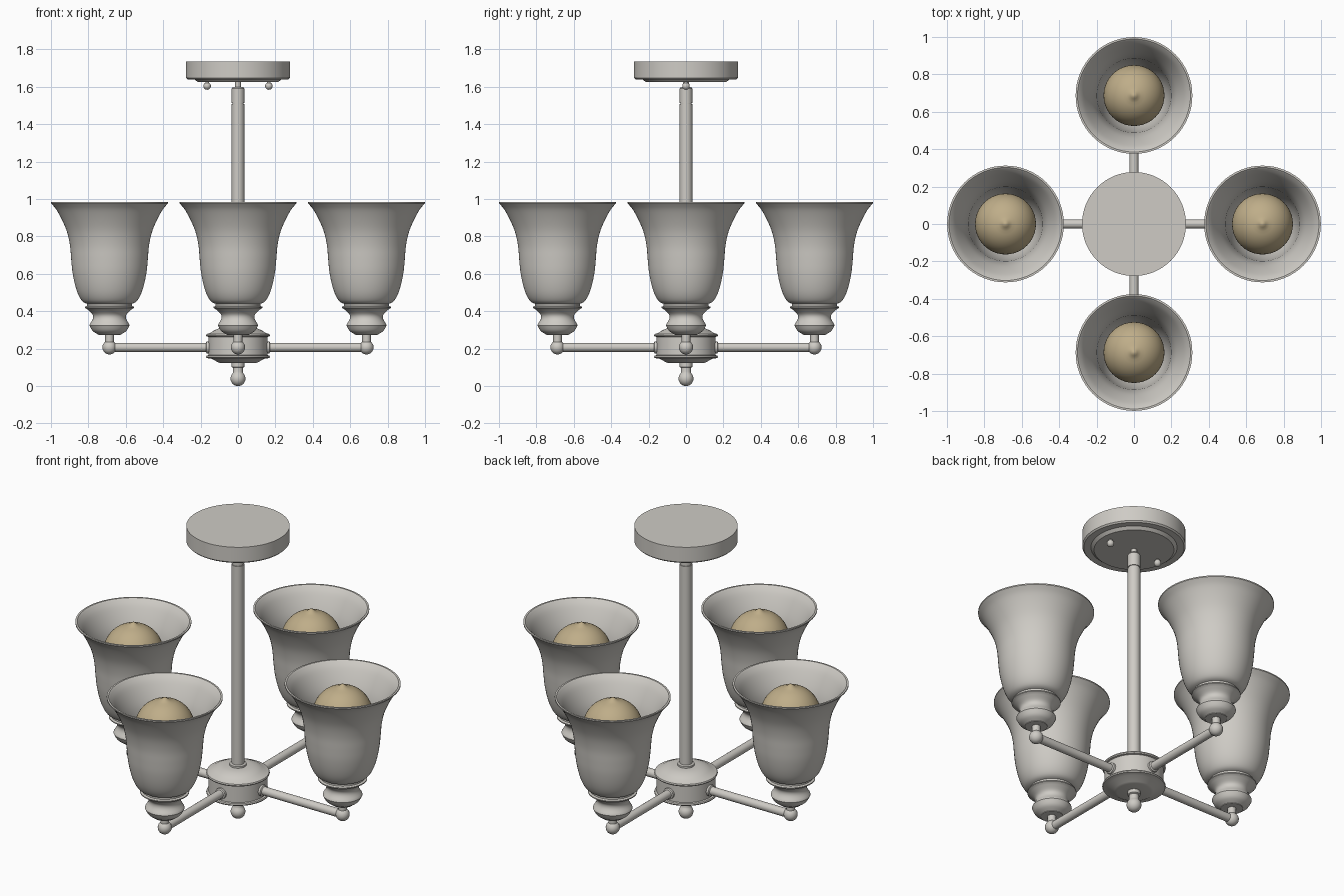
import bpy, bmesh, math
from mathutils import Vector, Matrix

if "Cube" in bpy.data.objects:
    bpy.data.objects.remove(bpy.data.objects["Cube"])


def material(name, rgb):
    m = bpy.data.materials.new(name)
    m.diffuse_color = (*rgb, 1)
    m.use_nodes = True
    m.node_tree.nodes["Principled BSDF"].inputs["Base Color"].default_value = m.diffuse_color
    return m


NICKEL = material("brushed_nickel", (0.62, 0.60, 0.56))
AMBER = material("bulb_tan", (0.52, 0.42, 0.25))


def smooth_curve(pts, n=4):
    """Catmull-Rom through profile points."""
    out = []
    for i in range(len(pts) - 1):
        p = [Vector(pts[max(0, min(len(pts) - 1, i + k))]) for k in (-1, 0, 1, 2)]
        for s in range(n):
            t = s / n
            v = 0.5 * (2 * p[1] + (p[2] - p[0]) * t
                       + (2 * p[0] - 5 * p[1] + 4 * p[2] - p[3]) * t * t
                       + (3 * p[1] - p[0] - 3 * p[2] + p[3]) * t ** 3)
            out.append((max(v.x, 0), v.y))
    return out + [pts[-1]]


def lathe(name, profile, mat, steps=48, matrix=None):
    """Revolve (radius, height) points around z into a closed solid."""
    bm = bmesh.new()
    rings = []
    for r, z in profile:
        if r < 1e-5:
            rings.append([bm.verts.new((0, 0, z))] * steps)
        else:
            rings.append([bm.verts.new((r * math.cos(a), r * math.sin(a), z))
                          for a in (2 * math.pi * i / steps for i in range(steps))])
    for a, b in zip(rings, rings[1:]):
        for i in range(steps):
            j = (i + 1) % steps
            quad = list(dict.fromkeys((a[i], a[j], b[j], b[i])))
            if len(quad) > 2:
                bm.faces.new(quad)
    bmesh.ops.recalc_face_normals(bm, faces=bm.faces)
    if matrix:
        bm.transform(matrix)
    me = bpy.data.meshes.new(name)
    bm.to_mesh(me)
    bm.free()
    me.materials.append(mat)
    ob = bpy.data.objects.new(name, me)
    bpy.context.collection.objects.link(ob)
    bpy.ops.object.select_all(action='DESELECT')
    ob.select_set(True)
    bpy.context.view_layer.objects.active = ob
    bpy.ops.object.shade_smooth_by_angle(angle=math.radians(35))
    return ob


def ball(r, z, n=12, start=0.0):
    """Profile of a sphere from bottom to top."""
    return [(r * math.sin(a), z - r * math.cos(a))
            for a in (start + (math.pi - start) * i / n for i in range(n + 1))]


# ceiling canopy with stepped back plate
lathe("canopy", [(0, 1.625), (0.215, 1.625), (0.232, 1.64), (0.27, 1.64),
                 (0.278, 1.648), (0.278, 1.736), (0, 1.736)], NICKEL, 64)
for side, x in (("left", -0.165), ("right", 0.165)):
    lathe(f"canopy_screw_{side}", ball(0.02, 1.604)[:-2] + [(0.01, 1.62), (0.01, 1.63), (0, 1.63)],
          NICKEL, 20, Matrix.Translation((x, 0, 0)))

# down rod with coupling groove and thin top neck
lathe("down_rod", [(0, 0.28), (0.034, 0.28), (0.034, 1.508), (0.030, 1.508), (0.030, 1.514),
                   (0.034, 1.514), (0.034, 1.59), (0.028, 1.598), (0.015, 1.598),
                   (0.015, 1.63), (0, 1.63)], NICKEL, 32)

# central hub: lower cone, two flanges, body, domed lid and rod collar
lathe("hub", [(0, 0.122), (0.09, 0.122), (0.105, 0.126), (0.14, 0.146), (0.168, 0.15),
              (0.171, 0.156), (0.168, 0.163), (0.158, 0.165), (0.158, 0.263), (0.168, 0.265),
              (0.171, 0.271), (0.168, 0.278), (0.15, 0.283), (0.128, 0.297), (0.10, 0.31),
              (0.07, 0.315), (0.045, 0.316), (0.045, 0.326), (0.034, 0.33), (0, 0.33)], NICKEL, 64)
lathe("finial", ball(0.04, 0.04)[:-3] + [(0.026, 0.075), (0.026, 0.098), (0.034, 0.102),
                                         (0.034, 0.125), (0, 0.125)], NICKEL, 32)

# shared profiles for the four lights
R = 0.687
cup = ([(0, 0.272), (0.06, 0.272)]
       + smooth_curve([(0.06, 0.275), (0.09, 0.295), (0.107, 0.325)])
       + smooth_curve([(0.104, 0.333), (0.089, 0.36), (0.092, 0.385), (0.122, 0.413)])
       + [(0.132, 0.418), (0.132, 0.424), (0.12, 0.428), (0.12, 0.44), (0, 0.44)])
outer = [(0.105, 0.436), (0.14, 0.449), (0.165, 0.485), (0.184, 0.54), (0.198, 0.61),
         (0.205, 0.68), (0.211, 0.75), (0.226, 0.82), (0.25, 0.88), (0.282, 0.94), (0.306, 0.97)]
inner = [(r - 0.010, z + 0.008) for r, z in outer[::-1]]
shade = ([(0, 0.436)] + smooth_curve(outer) + [(0.312, 0.976), (0.312, 0.983), (0.302, 0.983)]
         + smooth_curve(inner) + [(0, 0.444)])
bulb = ([(0, 0.44), (0.07, 0.44), (0.07, 0.52)]
        + smooth_curve([(0.072, 0.53), (0.09, 0.6), (0.128, 0.69)])
        + ball(0.163, 0.80, 18, math.radians(58))[:-2]
        + [(0.028, 0.963), (0.018, 0.970), (0.009, 0.977), (0, 0.979)])

# four lights around the hub
for k, side in enumerate(("right", "back", "left", "front")):
    turn = Matrix.Rotation(k * math.pi / 2, 4, 'Z')
    place = turn @ Matrix.Translation((R, 0, 0))
    along = turn @ Matrix.Translation((0, 0, 0.207)) @ Matrix.Rotation(math.pi / 2, 4, 'Y')
    lathe(f"arm_{side}", [(0, 0.14), (0.032, 0.14), (0.032, 0.168), (0.024, 0.172),
                          (0.024, R), (0, R)], NICKEL, 24, along)
    lathe(f"arm_ball_{side}", ball(0.038, 0.207), NICKEL, 24, place)
    lathe(f"stem_{side}", [(0, 0.21), (0.023, 0.21), (0.023, 0.28), (0, 0.28)], NICKEL, 24, place)
    lathe(f"cup_{side}", cup, NICKEL, 48, place)
    lathe(f"shade_{side}", shade, NICKEL, 64, place)
    lathe(f"bulb_{side}", bulb, AMBER, 40, place)
